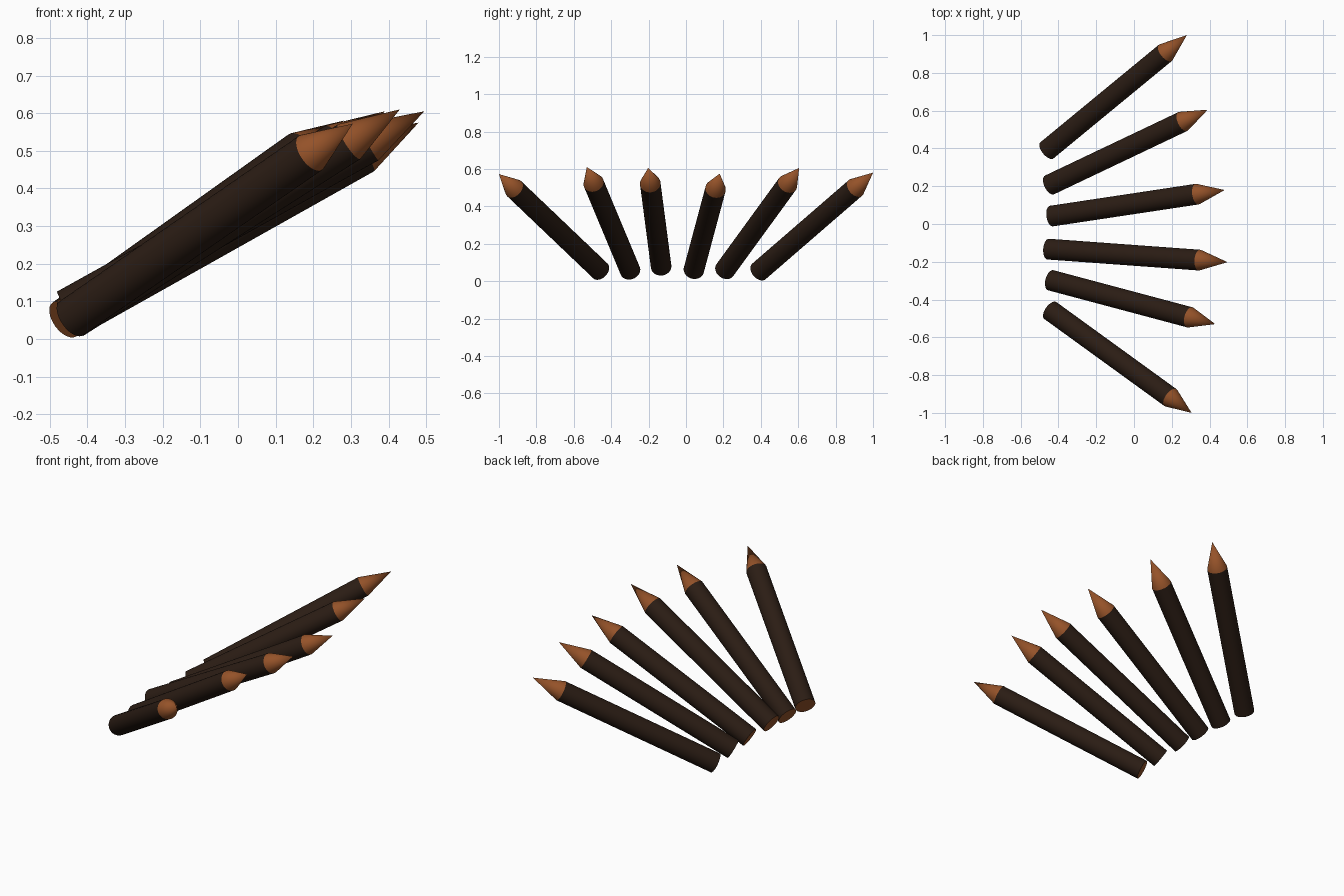
import bpy, bmesh
from mathutils import Vector

if "Cube" in bpy.data.objects:
    bpy.data.objects.remove(bpy.data.objects["Cube"])

SIDES = 32
RADIUS = 0.055


def material(name, rgb):
    m = bpy.data.materials.new(name)
    m.diffuse_color = (*rgb, 1)
    m.use_nodes = True
    m.node_tree.nodes["Principled BSDF"].inputs["Base Color"].default_value = m.diffuse_color
    return m


bark = material("dark_bark", (0.024, 0.012, 0.007))
wood = material("cut_wood", (0.30, 0.085, 0.022))


def round_part(name, start, end, r_end, mats, cap):
    """Cylinder or cone running from start to end."""
    axis = end - start
    bm = bmesh.new()
    bmesh.ops.create_cone(bm, cap_ends=cap, segments=SIDES, radius1=RADIUS,
                          radius2=r_end, depth=axis.length)
    for f in bm.faces:
        f.smooth = len(f.verts) <= 4
        # exposed wood on the sawn ends
        if len(f.verts) > 4:
            f.material_index = len(mats) - 1
    for e in bm.edges:
        if any(len(f.verts) > 4 for f in e.link_faces):
            e.smooth = False
    me = bpy.data.meshes.new(name)
    bm.to_mesh(me)
    bm.free()
    for m in mats:
        me.materials.append(m)
    ob = bpy.data.objects.new(name, me)
    bpy.context.collection.objects.link(ob)
    ob.rotation_mode = 'QUATERNION'
    ob.rotation_quaternion = axis.to_track_quat('Z', 'Y')
    ob.location = (start + end) / 2


# Leaning stakes: base centre, tip, length of the sharpened point
stakes = [
    ((-0.461, 0.39, 0.052), (0.28, 1.00, 0.58), 0.168),
    ((-0.447, 0.207, 0.058), (0.39, 0.605, 0.605), 0.168),
    ((-0.437, 0.042, 0.06), (0.48, 0.18, 0.575), 0.168),
    ((-0.454, -0.133, 0.078), (0.495, -0.202, 0.605), 0.17),
    ((-0.44, -0.298, 0.055), (0.43, -0.53, 0.61), 0.163),
    ((-0.443, -0.458, 0.055), (0.305, -1.00, 0.572), 0.158),
]

for i, (base, tip, point_len) in enumerate(stakes, 1):
    base, tip = Vector(base), Vector(tip)
    neck = tip - (tip - base).normalized() * point_len
    round_part(f"stake_shaft_{i}", base, neck, RADIUS, [bark, wood], True)
    round_part(f"stake_point_{i}", neck, tip, 0.0, [wood], False)
